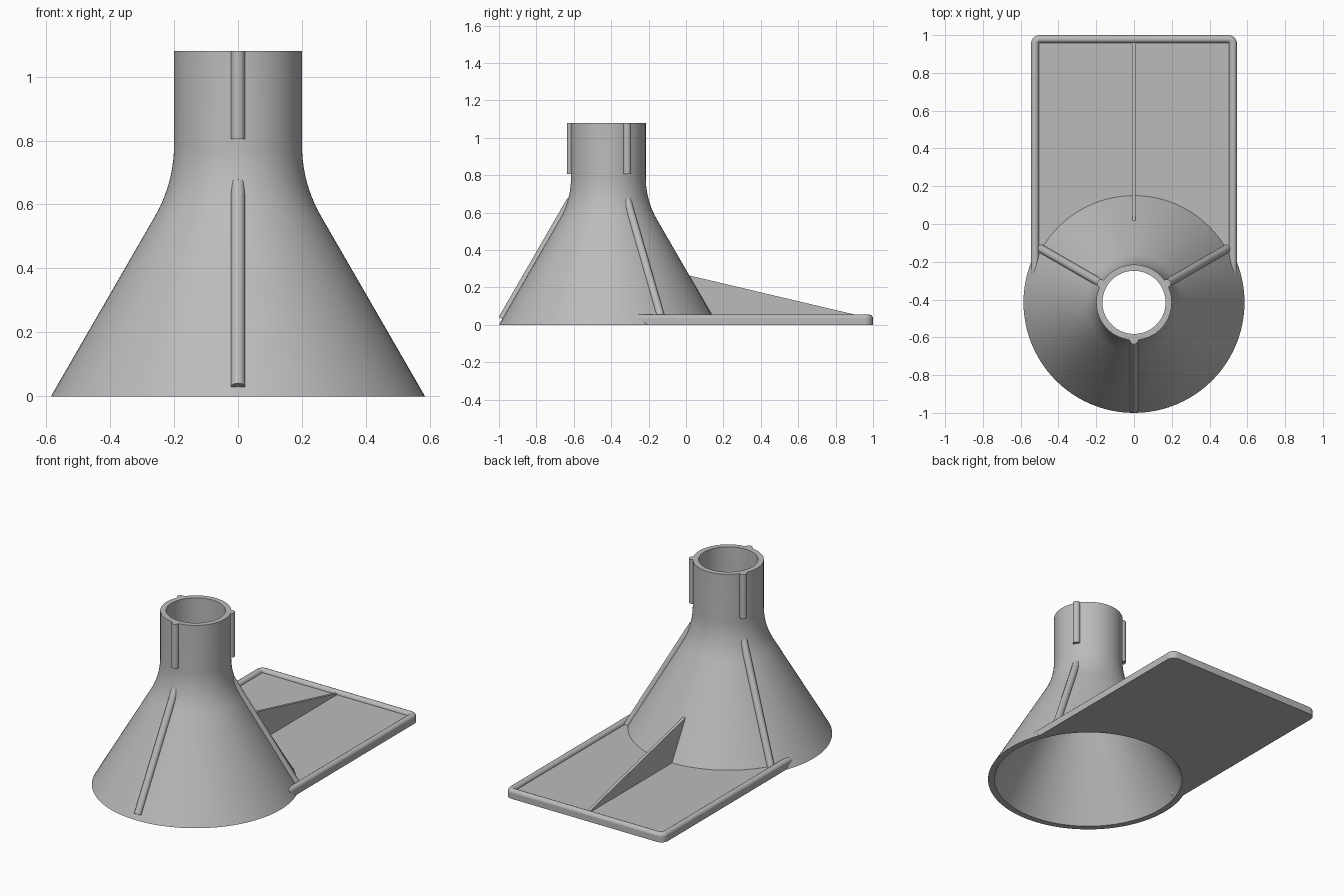
import bpy, bmesh, math
from mathutils import Vector

if "Cube" in bpy.data.objects:
    bpy.data.objects.remove(bpy.data.objects["Cube"], do_unlink=True)

grey = bpy.data.materials.new("plain grey")
grey.use_nodes = True
COLOUR = (0.5, 0.5, 0.5, 1)
grey.diffuse_color = COLOUR
grey.node_tree.nodes["Principled BSDF"].inputs["Base Color"].default_value = COLOUR

AXIS_Y = -0.415          # funnel axis
BASE_R, NECK_R, TOP = 0.585, 0.2, 1.08
WALL, BEND = 0.033, 0.448  # wall thickness, neck fillet radius
RIB_R = 0.022
SLOPE = math.tan(math.radians(30))
BEND_Z = (BASE_R - NECK_R) / SLOPE + BEND * math.tan(math.radians(15))


def add_mesh(name, bm, smooth=True):
    bmesh.ops.recalc_face_normals(bm, faces=bm.faces)
    mesh = bpy.data.meshes.new(name)
    bm.to_mesh(mesh)
    bm.free()
    return finish(bpy.data.objects.new(name, mesh), smooth)


def finish(obj, smooth=True):
    bpy.context.collection.objects.link(obj)
    obj.data.materials.append(grey)
    if smooth and obj.type == 'MESH':
        bpy.ops.object.select_all(action='DESELECT')
        obj.select_set(True)
        bpy.context.view_layer.objects.active = obj
        bpy.ops.object.shade_smooth_by_angle(angle=math.radians(35))
    return obj


def prism(name, outline, direction):
    bm = bmesh.new()
    face = bm.faces.new([bm.verts.new(p) for p in outline])
    ext = bmesh.ops.extrude_face_region(bm, geom=[face])
    moved = [v for v in ext["geom"] if isinstance(v, bmesh.types.BMVert)]
    bmesh.ops.translate(bm, verts=moved, vec=direction)
    return add_mesh(name, bm)


def rod(name, a, b, radius):
    a, b = Vector(a), Vector(b)
    bm = bmesh.new()
    bmesh.ops.create_cone(bm, cap_ends=True, segments=24, radius1=radius,
                          radius2=radius, depth=(b - a).length)
    bm.transform(Vector((0, 0, 1)).rotation_difference(b - a).to_matrix().to_4x4())
    bmesh.ops.translate(bm, verts=bm.verts, vec=(a + b) / 2)
    return add_mesh(name, bm)


def wall_profile(inset):
    """Radius and height along the flare, neck fillet and tube."""
    r = BEND + inset
    pts = [(BASE_R - inset / math.cos(math.radians(30)), 0)]
    for i in range(11):
        a = math.radians(30 - 3 * i)
        pts.append((NECK_R + BEND - r * math.cos(a), BEND_Z - r * math.sin(a)))
    return pts + [(NECK_R - inset, TOP)]


# Hollow funnel turned around its axis
bm = bmesh.new()
loop = wall_profile(0) + wall_profile(WALL)[::-1]
verts = [bm.verts.new((r, AXIS_Y, z)) for r, z in loop]
edges = [bm.edges.new((verts[i - 1], verts[i])) for i in range(len(verts))]
bmesh.ops.spin(bm, geom=verts + edges, cent=(0, AXIS_Y, 0), axis=(0, 0, 1),
               angle=math.tau, steps=96, use_merge=True)
bmesh.ops.remove_doubles(bm, verts=bm.verts, dist=0.0001)
add_mesh("funnel", bm)


# Three sets of round ribs on the tube and the flare
def around(angle, r, z):
    return (r * math.cos(angle), AXIS_Y + r * math.sin(angle), z)


for label, deg in (("front", -90), ("left", 30), ("right", 150)):
    a = math.radians(deg)
    rod(label + "_tube_rib", around(a, NECK_R, 0.805), around(a, NECK_R, TOP), RIB_R)
    low, high = 0.03, 0.668
    rod(label + "_flare_rib", around(a, BASE_R - low * SLOPE, low),
        around(a, BASE_R - high * SLOPE, high), RIB_R)

# Flat plate, its front edge following the flare
HALF_W, BACK, CORNER, PLATE_H = 0.545, 1.0, 0.045, 0.034


def corner_arc(side, half_w, back, r):
    pts = []
    for i in range(9):
        a = math.radians(90 * i / 8)
        pts.append((side * (half_w - r + r * math.cos(a)), back - r + r * math.sin(a)))
    return pts if side > 0 else pts[::-1]


FIT_R = 0.562
start = math.acos(HALF_W / FIT_R)
arc = [around(start + (math.pi - 2 * start) * i / 48, FIT_R, 0) for i in range(49)]
outer = corner_arc(1, HALF_W, BACK, CORNER) + corner_arc(-1, HALF_W, BACK, CORNER)
prism("plate", [(x, y, 0) for x, y in outer] + arc[::-1], (0, 0, PLATE_H))

# Rounded rim around the plate
RIM_R = 0.021
inner = [(HALF_W - RIM_R, -0.268)]
inner += corner_arc(1, HALF_W - RIM_R, BACK - RIM_R, CORNER - RIM_R)
inner += corner_arc(-1, HALF_W - RIM_R, BACK - RIM_R, CORNER - RIM_R)
inner += [(RIM_R - HALF_W, -0.268)]
curve = bpy.data.curves.new("rim", 'CURVE')
curve.dimensions = '3D'
curve.bevel_depth = RIM_R
curve.bevel_resolution = 5
curve.use_fill_caps = True
spline = curve.splines.new('POLY')
spline.points.add(len(inner) - 1)
for point, (x, y) in zip(spline.points, inner):
    point.co = (x, y, PLATE_H, 1)
spline.use_smooth = True
finish(bpy.data.objects.new("rim", curve))

# Triangular gusset between funnel and plate
GUSSET = 0.009
side_shape = [(0.0, 0.268), (0.14, 0.02), (0.965, 0.02), (0.965, 0.04)]
prism("gusset", [(-GUSSET, y, z) for y, z in side_shape], (2 * GUSSET, 0, 0))
